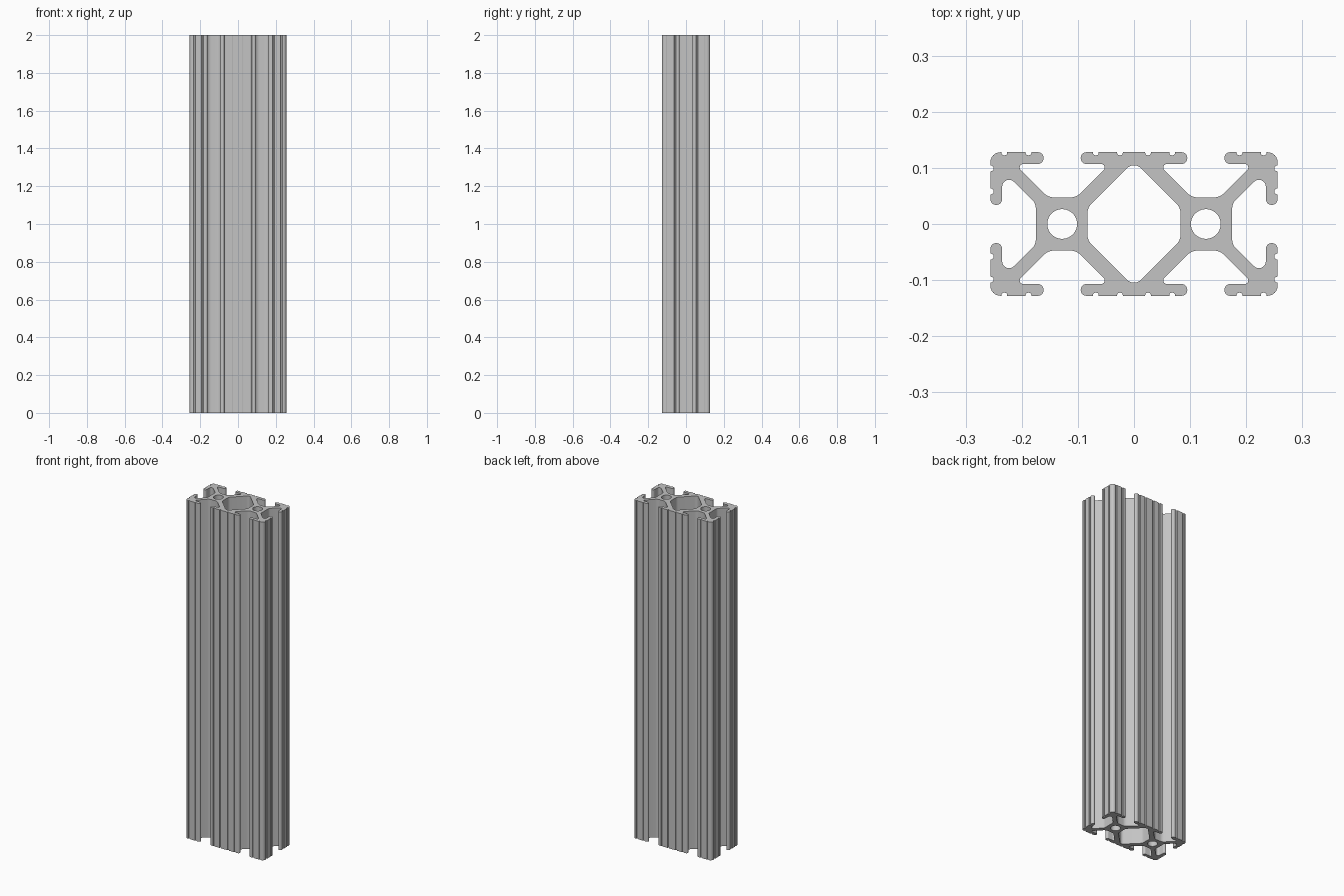
import bpy
import bmesh
import math
from mathutils import Vector

cube = bpy.data.objects.get("Cube")
if cube:
    bpy.data.objects.remove(cube)

HALF_W, HALF_D, HEIGHT = 0.256, 0.128, 2.0
CELL = 0.128            # x of each bored core
LIP = 0.0103            # rounding of the lip ends


def fillet(corners, steps=6):
    """Round every (x, y, radius) corner of a closed outline."""
    out = []
    for i, (x, y, r) in enumerate(corners):
        p = Vector((x, y))
        if r == 0:
            out.append(p)
            continue
        a = (Vector(corners[i - 1][:2]) - p).normalized()
        b = (Vector(corners[(i + 1) % len(corners)][:2]) - p).normalized()
        half = a.angle(b) / 2
        centre = p + (a + b).normalized() * (r / math.sin(half))
        start = p + a * (r / math.tan(half)) - centre
        end = p + b * (r / math.tan(half)) - centre
        sweep = start.angle_signed(end)
        for k in range(steps + 1):
            t = -sweep * k / steps
            out.append(centre + Vector((start.x * math.cos(t) - start.y * math.sin(t),
                                        start.x * math.sin(t) + start.y * math.cos(t))))
    return out


def notch(u, edge):
    """Small groove cut into an outer face, listed in rising u."""
    w, d = 0.005, 0.0055
    return [(u - w, edge, 0), (u - w, edge - d, 0.004),
            (u + w, edge - d, 0.004), (u + w, edge, 0)]


def mirror(points, axis, about=0.0):
    """Mirrored corners in reverse order, so the outline continues."""
    return [(2 * about - x, y, r) if axis == "x" else (x, 2 * about - y, r)
            for x, y, r in reversed(points)]


# Half of one wide-face slot, then its mirror across the core
slot = notch(0.025, HALF_D) + notch(0.068, HALF_D) + [
    (0.095, HALF_D, LIP), (0.095, 0.107, LIP),
    (0.043, 0.107, 0.0065), (0.103, 0.047, 0.03)]
# Narrow-face slot, from the outer corner down to the core
side_notches = [(y, x, r) for x, y, r in
                reversed(notch(0.058, HALF_W) + notch(0.099, HALF_W))]
side = [(HALF_W, HALF_D, 0.018)] + side_notches + [
    (HALF_W, 0.034, LIP), (0.235, 0.034, LIP),
    (0.235, 0.0965, 0.0125), (0.175, 0.0365, 0.02)]

quadrant = slot + mirror(slot, "x", CELL) + side
right_half = quadrant + mirror(quadrant, "y")
outline = fillet(right_half + mirror(right_half, "x"))

# Central octagonal cavity
cavity = fillet([(0, 0.112, 0.018), (0.083, 0.029, 0.025), (0.083, -0.029, 0.025),
                 (0, -0.112, 0.018), (-0.083, -0.029, 0.025), (-0.083, 0.029, 0.025)])


def bore(cx, radius=0.0265, n=40):
    return [Vector((cx + radius * math.cos(math.tau * k / n),
                    radius * math.sin(math.tau * k / n))) for k in range(n)]


# Extrude the filled section
section = bpy.data.curves.new("section", "CURVE")
section.dimensions = "2D"
section.fill_mode = "BOTH"
section.extrude = HEIGHT / 2
for loop in (outline, cavity, bore(CELL), bore(-CELL)):
    clean = [p for i, p in enumerate(loop) if (p - loop[i - 1]).length > 1e-5]
    spline = section.splines.new("POLY")
    spline.points.add(len(clean) - 1)
    for point, p in zip(spline.points, clean):
        point.co = (p.x, p.y, 0, 1)
    spline.use_cyclic_u = True

rail = bpy.data.objects.new("slotted_rail", section)
bpy.context.collection.objects.link(rail)
rail.location.z = HEIGHT / 2
bpy.ops.object.select_all(action="DESELECT")
rail.select_set(True)
bpy.context.view_layer.objects.active = rail
bpy.ops.object.convert(target="MESH")
rail = bpy.context.object

# Weld end caps to the walls
bm = bmesh.new()
bm.from_mesh(rail.data)
bmesh.ops.remove_doubles(bm, verts=bm.verts, dist=1e-5)
bmesh.ops.recalc_face_normals(bm, faces=bm.faces)
bm.to_mesh(rail.data)
bm.free()

# Plain aluminium grey
grey = bpy.data.materials.new("aluminium_grey")
grey.use_nodes = True
colour = (0.55, 0.55, 0.55, 1)
grey.diffuse_color = colour
grey.node_tree.nodes["Principled BSDF"].inputs["Base Color"].default_value = colour
rail.data.materials.clear()
rail.data.materials.append(grey)
bpy.ops.object.shade_smooth_by_angle(angle=math.radians(30))
